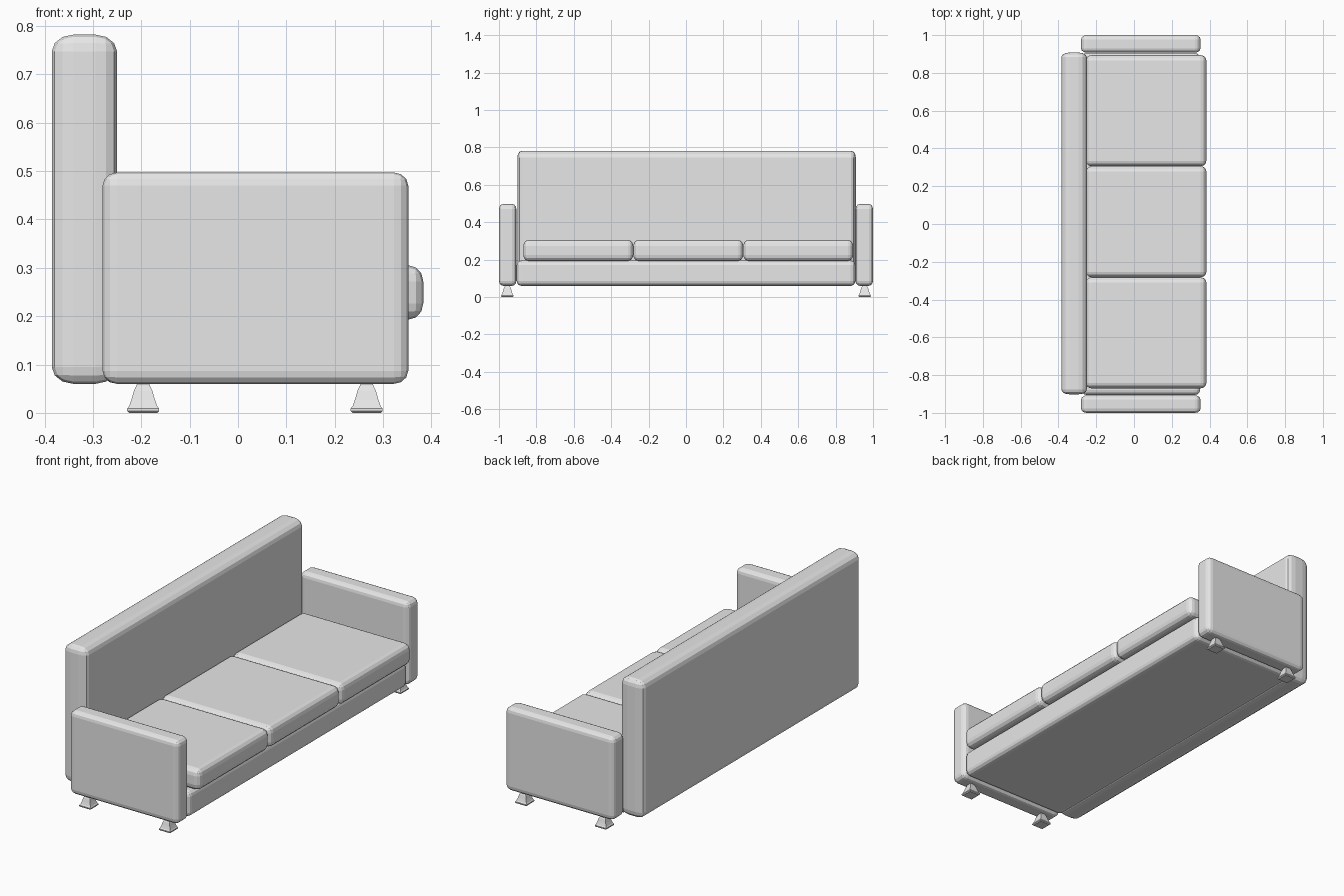
import bpy
import bmesh
from mathutils import Matrix, Vector

cube = bpy.data.objects.get("Cube")
if cube:
    bpy.data.objects.remove(cube)

grey = bpy.data.materials.new("light grey")
grey.use_nodes = True
colour = (0.8, 0.8, 0.8, 1)
grey.diffuse_color = colour
grey.node_tree.nodes["Principled BSDF"].inputs["Base Color"].default_value = colour


def add_object(name, bm):
    bmesh.ops.recalc_face_normals(bm, faces=bm.faces)
    mesh = bpy.data.meshes.new(name)
    bm.to_mesh(mesh)
    bm.free()
    mesh.materials.append(grey)
    obj = bpy.data.objects.new(name, mesh)
    bpy.context.collection.objects.link(obj)
    return obj


def padded_box(name, low, high, radius):
    """Box with rounded edges; radius is given per axis."""
    low, high, radius = Vector(low), Vector(high), Vector(radius)
    size = high - low
    bm = bmesh.new()
    bmesh.ops.create_cube(bm, size=1)
    # Round in units of the radius, then scale back to real size
    bmesh.ops.scale(bm, verts=bm.verts, vec=[s / r for s, r in zip(size, radius)])
    bmesh.ops.bevel(bm, geom=bm.edges[:], offset=1, offset_type='OFFSET',
                    segments=3, profile=0.5, affect='EDGES')
    bmesh.ops.scale(bm, verts=bm.verts, vec=radius)
    bmesh.ops.translate(bm, verts=bm.verts, vec=(low + high) / 2)
    return add_object(name, bm)


def square_leg(name, x, y):
    """Square foot tapering upward: rings of (half width, height)."""
    profile = [(0.029, 0), (0.033, 0.004), (0.033, 0.009), (0.029, 0.014),
               (0.024, 0.028), (0.019, 0.046), (0.014, 0.056), (0.012, 0.064)]
    bm = bmesh.new()
    rings = [[bm.verts.new((x + sx * w, y + sy * w, z))
              for sx, sy in ((-1, -1), (1, -1), (1, 1), (-1, 1))]
             for w, z in profile]
    for a, b in zip(rings, rings[1:]):
        for i in range(4):
            j = (i + 1) % 4
            bm.faces.new((a[i], a[j], b[j], b[i]))
    bm.faces.new(rings[0])
    bm.faces.new(rings[-1])
    return add_object(name, bm)


# Upholstered frame
padded_box("backrest", (-0.385, -0.902, 0.06), (-0.25, 0.908, 0.782), (0.045, 0.025, 0.035))
padded_box("seat_base", (-0.28, -0.905, 0.06), (0.35, 0.905, 0.195), (0.03, 0.025, 0.025))

# Three seat cushions
for i, part in enumerate(("right", "middle", "left")):
    y = -0.87 + 0.588 * i
    padded_box("seat_cushion_" + part, (-0.255, y, 0.193), (0.383, y + 0.588, 0.305),
               (0.03, 0.028, 0.033))

# Armrests and legs on both sides
for side, s in (("near", -1), ("far", 1)):
    y_low, y_high = sorted((s * 0.907, s * 1.0))
    padded_box("armrest_" + side, (-0.28, y_low, 0.06), (0.352, y_high, 0.497),
               (0.03, 0.022, 0.027))
    square_leg("back_leg_" + side, -0.196, s * 0.955)
    square_leg("front_leg_" + side, 0.266, s * 0.955)
